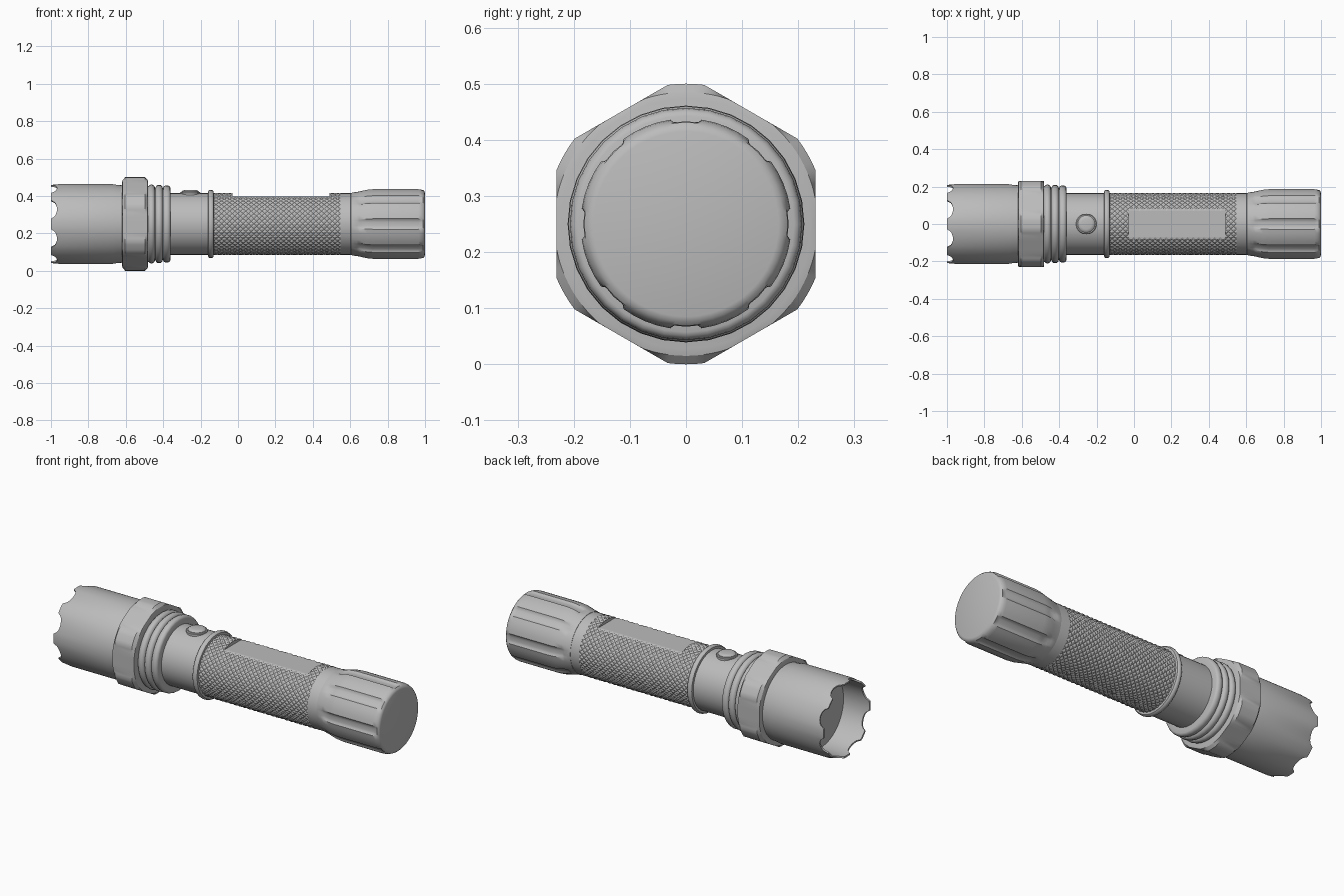
import bpy, bmesh, math

if "Cube" in bpy.data.objects:
    bpy.data.objects.remove(bpy.data.objects["Cube"])

CZ = 0.25  # height of the long axis
TAU = 2 * math.pi

metal = bpy.data.materials.new("grey metal")
metal.diffuse_color = (0.5, 0.5, 0.5, 1)
metal.use_nodes = True
metal.node_tree.nodes["Principled BSDF"].inputs["Base Color"].default_value = metal.diffuse_color


def even(n):
    return [TAU * i / n for i in range(n)]


def loft(name, rings, angles, shape=None, place=None, caps=(True, True),
         smooth=35, knurled=False):
    """Sweep (position, radius) rings round an axis; shape may alter each point."""
    shape = shape or (lambda x, r, a: (x, r))
    place = place or (lambda x, r, a: (x, r * math.cos(a), CZ + r * math.sin(a)))
    bm = bmesh.new()
    rows = []
    for x, r in rings:
        rows.append([bm.verts.new(place(*shape(x, r, a), a)) for a in angles])
    n = len(angles)
    for p, q in zip(rows, rows[1:]):
        for i in range(n):
            j = (i + 1) % n
            bm.faces.new((p[i], p[j], q[j], q[i]))
    if caps[0]:
        bm.faces.new(rows[0])
    if caps[1]:
        bm.faces.new(rows[-1])
    return finish(name, bm, smooth, knurled)


def finish(name, bm, smooth, knurled=False):
    bmesh.ops.remove_doubles(bm, verts=bm.verts[:], dist=1e-5)
    bmesh.ops.recalc_face_normals(bm, faces=bm.faces[:])
    if knurled:
        bmesh.ops.triangulate(bm, faces=bm.faces[:], quad_method='SHORT_EDGE')
    me = bpy.data.meshes.new(name)
    bm.to_mesh(me)
    bm.free()
    me.materials.append(metal)
    ob = bpy.data.objects.new(name, me)
    bpy.context.collection.objects.link(ob)
    if smooth:
        for p in me.polygons:
            p.use_smooth = True
        me.set_sharp_from_angle(angle=math.radians(smooth))
    return ob


# Head tube with a scalloped open rim and a recessed lens
def scallop(x, r, a):
    if x < -0.99:
        d = (a % (TAU / 8)) - TAU / 16
        x += 0.032 * math.sqrt(max(0, 1 - (d / 0.25) ** 2))
    return x, r


loft("head", [(-0.84, 0.198), (-0.95, 0.198), (-0.999, 0.200), (-1.0, 0.209),
              (-0.955, 0.213), (-0.67, 0.213), (-0.64, 0.208), (-0.60, 0.206)],
     even(96), scallop)


# Hexagonal nut with turned corners
def hexagon(x, r, a):
    d = (a + TAU / 12) % (TAU / 6) - TAU / 12
    return x, min(r, 0.231 / math.cos(d))


loft("hex_nut", [(-0.62, 0.222), (-0.617, 0.235), (-0.603, 0.25), (-0.497, 0.25),
                 (-0.483, 0.235), (-0.48, 0.222)], even(96), hexagon, smooth=25)

# Three rounded cooling ribs behind the nut
ribs = [(-0.50, 0.195)]
for cx, top in ((-0.463, 0.211), (-0.422, 0.210), (-0.381, 0.207)):
    for t in range(7):
        a = math.pi * t / 6
        ribs.append((cx - 0.0195 * math.cos(a), 0.193 + (top - 0.193) * math.sin(a)))
ribs.append((-0.36, 0.16))
loft("cooling_ribs", ribs, even(32))

# Plain barrel sections either side of the grip
loft("front_barrel", [(-0.38, 0.165), (-0.13, 0.165)], even(32))
loft("rear_barrel", [(0.547, 0.165), (0.62, 0.165)], even(32))

# Rounded collar in front of the grip
collar = [(-0.145 - 0.016 * math.cos(math.pi * t / 6),
           0.163 + 0.020 * math.sin(math.pi * t / 6) ** 0.6) for t in range(7)]
loft("grip_collar", collar, even(32))

# Knurled grip of small pyramids, with a flat panel milled into the top
STEP, SEGS, FLAT = 0.52 / 36, 72, 0.146
order = ([(k, False) for k in range(8)] + [(k, True) for k in range(7, 44)]
         + [(k, False) for k in range(43, 48)])
bm = bmesh.new()
rows = []
for k, cut in order:
    row = []
    for i, a in enumerate(even(SEGS)):
        r = 0.1665 if (k + i) % 2 == 0 else 0.1625
        y, z = r * math.cos(a), r * math.sin(a)
        if cut:
            z = min(z, FLAT)
        row.append(bm.verts.new((-0.03 + (k - 7) * STEP, y, CZ + z)))
    rows.append(row)
for p, q in zip(rows, rows[1:]):
    for i in range(SEGS):
        j = (i + 1) % SEGS
        bm.faces.new((p[i], p[j], q[j], q[i]))
finish("knurled_grip", bm, 0, True)

# Tail cap with eight long flutes
FLUTE = (-0.15, -0.11, -0.055, 0.0, 0.055, 0.11, 0.15, 0.27, TAU / 16, TAU / 8 - 0.27)
tail_angles = [k * TAU / 8 + f for k in range(8) for f in FLUTE]


def flute(x, r, a):
    d = (a + TAU / 16) % (TAU / 8) - TAU / 16
    if 0.64 < x < 0.985 and abs(d) < 0.15:
        r -= 0.010 * math.sqrt(max(0, 1 - (d / 0.15) ** 2))
    return x, r


loft("tail_cap", [(0.60, 0.155), (0.603, 0.166), (0.635, 0.172), (0.65, 0.176),
                  (0.69, 0.185), (0.72, 0.188), (0.965, 0.188), (0.978, 0.186),
                  (0.99, 0.181), (0.997, 0.174), (1.0, 0.165)], tail_angles, flute)


# Push button on top of the front barrel
def upright(z, r, a):
    return (-0.255 + r * math.cos(a), r * math.sin(a), z)


loft("button_bezel", [(0.39, 0.055), (0.417, 0.055), (0.421, 0.052), (0.421, 0.047)],
     even(32), place=upright)
loft("button", [(0.40, 0.046), (0.423, 0.046), (0.429, 0.040), (0.432, 0.028)],
     even(32), place=upright)
